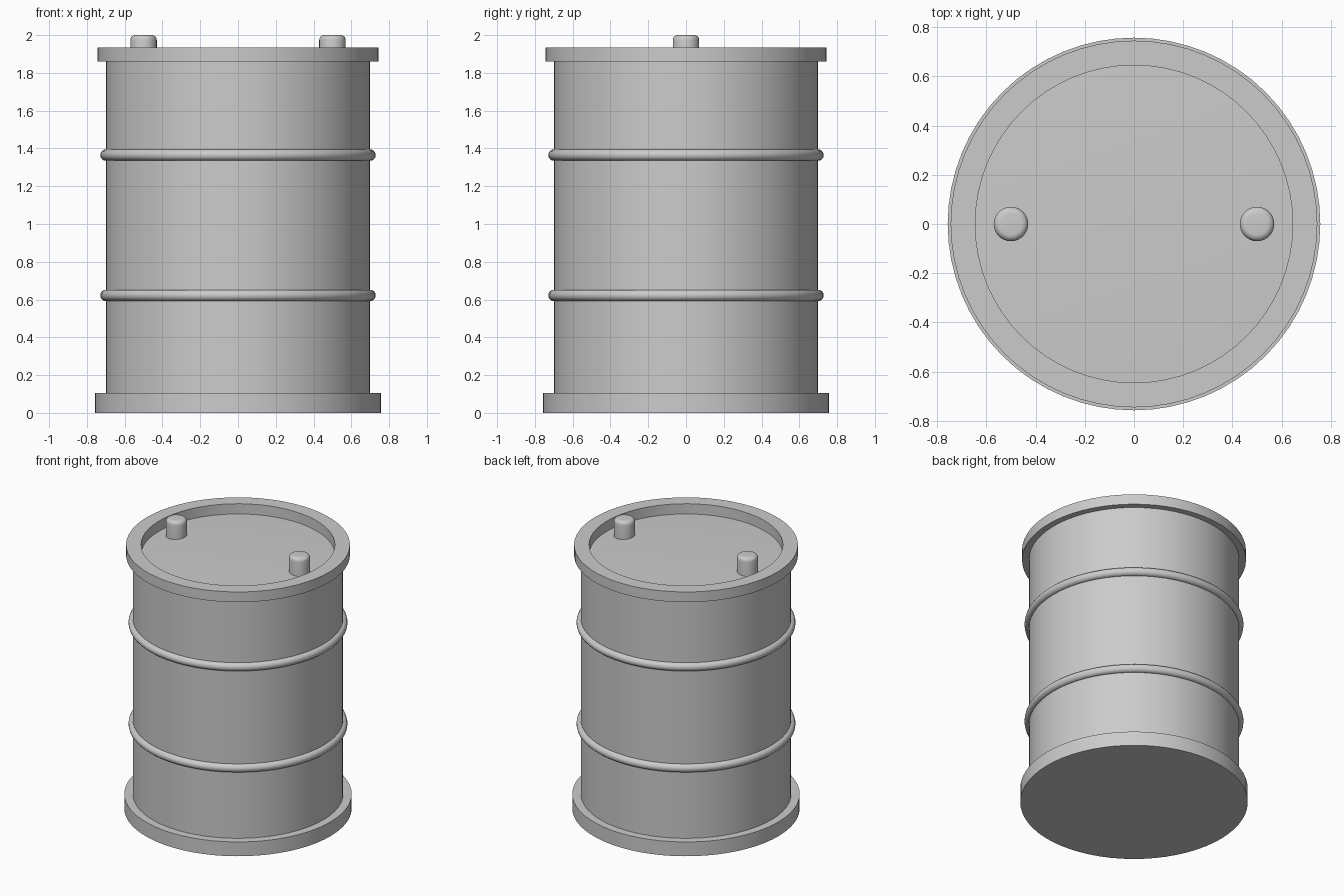
import bpy
import bmesh
from math import cos, sin, pi, radians, tau

cube = bpy.data.objects.get("Cube")
if cube:
    bpy.data.objects.remove(cube, do_unlink=True)

grey = bpy.data.materials.new("drum_grey")
grey.use_nodes = True
colour = (0.6, 0.6, 0.6, 1)
grey.diffuse_color = colour
grey.node_tree.nodes["Principled BSDF"].inputs["Base Color"].default_value = colour


def lathe(name, profile, x=0, steps=64):
    """Spin a radius/height profile around the z axis."""
    bm = bmesh.new()
    verts = [bm.verts.new((r, 0, z)) for r, z in profile]
    edges = [bm.edges.new(pair) for pair in zip(verts, verts[1:])]
    bmesh.ops.spin(bm, geom=verts + edges, axis=(0, 0, 1), cent=(0, 0, 0),
                   angle=tau, steps=steps, use_duplicate=False)
    bmesh.ops.remove_doubles(bm, verts=bm.verts[:], dist=0.0001)
    bmesh.ops.recalc_face_normals(bm, faces=bm.faces[:])
    mesh = bpy.data.meshes.new(name)
    bm.to_mesh(mesh)
    bm.free()
    mesh.materials.append(grey)
    obj = bpy.data.objects.new(name, mesh)
    obj.location.x = x
    bpy.context.collection.objects.link(obj)
    bpy.ops.object.select_all(action="DESELECT")
    obj.select_set(True)
    bpy.context.view_layer.objects.active = obj
    bpy.ops.object.shade_smooth_by_angle(angle=radians(35))
    return obj


def arc(r, z, radius, start, end, count):
    """Points on an arc in the profile plane."""
    angles = [start + (end - start) * i / count for i in range(count + 1)]
    return [(r + radius * cos(a), z + radius * sin(a)) for a in angles]


# Barrel wall with a shallow conical lid
lathe("drum_body", [(0, 0.02), (0.7, 0.02), (0.7, 1.86), (0.645, 1.86), (0, 1.905)])

# Solid base flange and raised top rim
lathe("base_flange", [(0, 0), (0.757, 0), (0.757, 0.105), (0.7, 0.105), (0, 0.105)])
lathe("top_rim", [(0.645, 1.86), (0.745, 1.86), (0.745, 1.935),
                  (0.645, 1.935), (0.645, 1.86)])

# Rolling hoops
for name, height in (("lower_hoop", 0.622), ("upper_hoop", 1.365)):
    lathe(name, arc(0.699, height, 0.03, 0, tau, 16))

# Rounded bung caps on the lid
for name, x in (("right_bung", -0.5), ("left_bung", 0.5)):
    rounded = arc(0.044, 1.974, 0.026, 0, pi / 2, 5)
    lathe(name, [(0, 1.85), (0.07, 1.85)] + rounded + [(0, 2)], x, 32)
